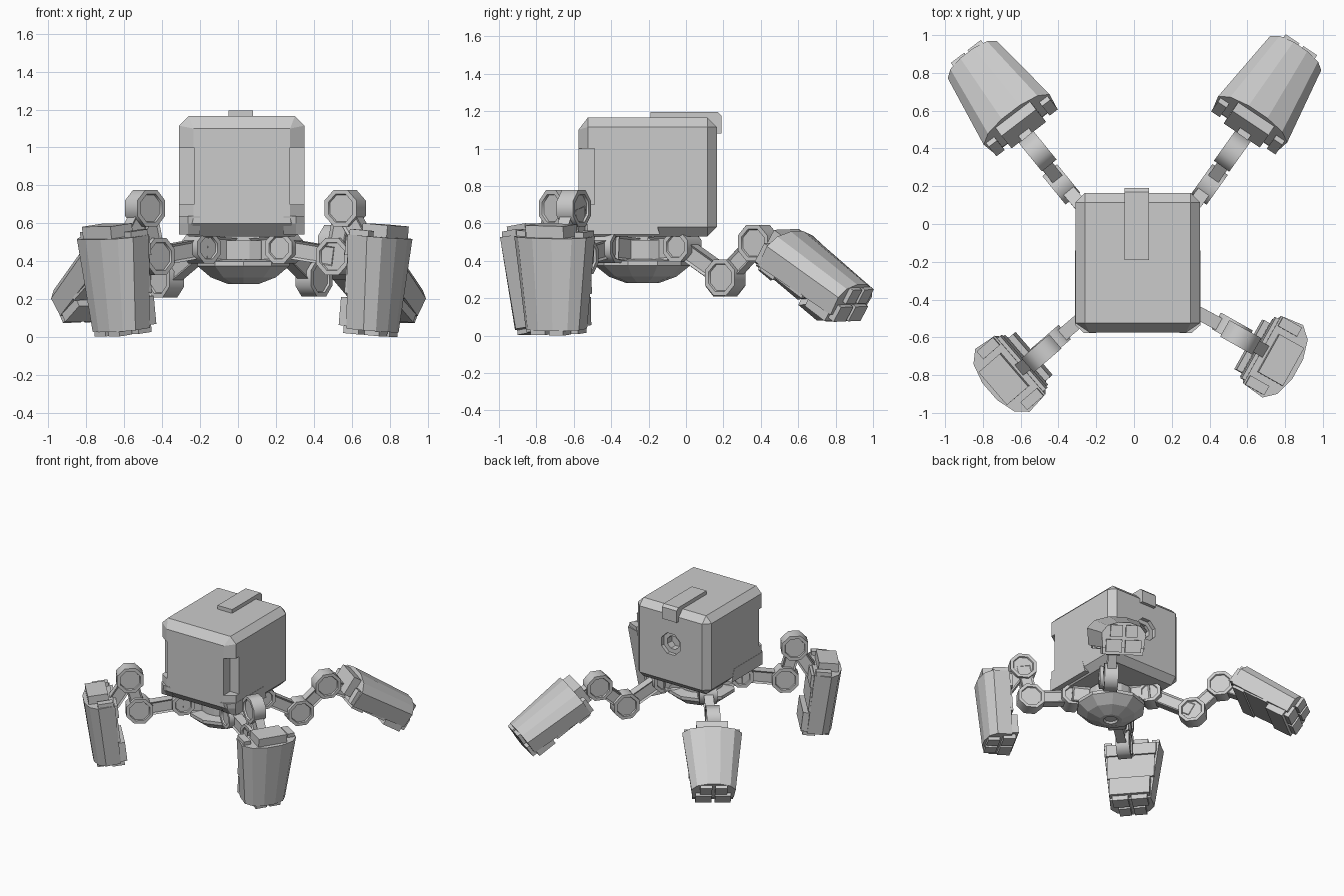
import bpy, bmesh, math
from mathutils import Vector, Matrix

if "Cube" in bpy.data.objects:
    bpy.data.objects.remove(bpy.data.objects["Cube"])

grey = bpy.data.materials.new("light_grey")
grey.use_nodes = True
grey.diffuse_color = (0.6, 0.6, 0.6, 1)
grey.node_tree.nodes["Principled BSDF"].inputs["Base Color"].default_value = (0.6, 0.6, 0.6, 1)


def finish(name, bm, matrix=None):
    bmesh.ops.recalc_face_normals(bm, faces=bm.faces)
    mesh = bpy.data.meshes.new(name)
    bm.to_mesh(mesh)
    bm.free()
    mesh.materials.append(grey)
    ob = bpy.data.objects.new(name, mesh)
    bpy.context.collection.objects.link(ob)
    if matrix:
        ob.matrix_world = matrix
    return ob


def frame(origin, x, y, z):
    m = Matrix((x, y, z)).transposed().to_4x4()
    m.translation = origin
    return m


def box(name, lo, hi, matrix=None, bevel=0, inset_axis=None):
    bm = bmesh.new()
    bmesh.ops.create_cube(bm, size=1)
    for v in bm.verts:
        v.co = Vector(((v.co[i] + 0.5) * (hi[i] - lo[i]) + lo[i] for i in range(3)))
    if bevel:
        bmesh.ops.bevel(bm, geom=bm.edges[:], offset=bevel, segments=1, affect='EDGES')
    if inset_axis is not None:
        sides = [f for f in bm.faces if abs(f.normal[inset_axis]) > 0.9]
        bmesh.ops.inset_individual(bm, faces=sides, thickness=0.018, depth=-0.01)
    return finish(name, bm, matrix)


def prism(name, sections, matrix=None):
    """Skin a list of equal-length rings and cap both ends."""
    bm = bmesh.new()
    rings = [[bm.verts.new(p) for p in ring] for ring in sections]
    count = len(rings[0])
    for a, b in zip(rings, rings[1:]):
        for i in range(count):
            j = (i + 1) % count
            bm.faces.new((a[i], a[j], b[j], b[i]))
    bm.faces.new(rings[0])
    bm.faces.new(rings[-1])
    return finish(name, bm, matrix)


def lathe(name, profile, sides, centre):
    def ring(r, z):
        turns = [math.tau * (i + 0.5) / sides for i in range(sides)]
        return [(centre[0] + r * math.cos(t), centre[1] + r * math.sin(t), z) for t in turns]
    return prism(name, [ring(r, z) for r, z in profile])


def cut(target, cutter):
    cutter.hide_render = True
    mod = target.modifiers.new("cut", 'BOOLEAN')
    mod.operation, mod.object, mod.solver = 'DIFFERENCE', cutter, 'EXACT'
    bpy.context.view_layer.objects.active = target
    bpy.ops.object.modifier_apply(modifier=mod.name)
    bpy.data.objects.remove(cutter)


def disc(name, centre, axis, radius=0.105, depth=0.1):
    """Eight-sided joint with a recessed panel in each cap."""
    bm = bmesh.new()
    bmesh.ops.create_cone(bm, cap_ends=True, segments=8, radius1=radius, radius2=radius, depth=depth)
    bmesh.ops.rotate(bm, verts=bm.verts, matrix=Matrix.Rotation(math.pi / 8, 3, 'Z'))
    caps = [f for f in bm.faces if abs(f.normal.z) > 0.9]
    bmesh.ops.inset_individual(bm, faces=caps, thickness=0.025, depth=0)
    bmesh.ops.inset_individual(bm, faces=caps, thickness=0.004, depth=-0.012)
    side = axis.cross(Vector((0, 0, 1)))
    ob = finish(name, bm, frame(centre, side, axis.cross(side), axis))
    bpy.context.view_layer.objects.active = ob
    ob.select_set(True)
    bpy.ops.object.shade_smooth_by_angle(angle=math.radians(50))
    ob.select_set(False)


def link(name, a, b, axis, width, height):
    """Straight bar with panelled sides between two joints."""
    u = (b - a).normalized()
    m = frame(a, u, axis, u.cross(axis))
    box(name, (0, -width / 2, -height / 2), ((b - a).length, width / 2, height / 2), m, 0, 1)


# Body: chamfered cube, wider chamfer round the front face and undercut below it
MID_X, MID_Z = 0.02, 0.85
body = box("body", (-0.31, -0.575, 0.53), (0.35, 0.165, 1.165), bevel=0.05)
for v in body.data.vertices:
    if v.co.y < -0.57:
        v.co.x -= math.copysign(0.025, v.co.x - MID_X)
        v.co.z = 0.6 if v.co.z < MID_Z else 1.1
    elif v.co.z < 0.535 and v.co.y < -0.5:
        v.co.y += 0.02

# Stepped round socket in the back
for r, depth in ((0.09, 0.03), (0.055, 0.09)):
    bm = bmesh.new()
    bmesh.ops.create_cone(bm, cap_ends=True, segments=8, radius1=r, radius2=r, depth=2 * depth)
    cut(body, finish("socket_cutter", bm, Matrix.Translation((MID_X, 0.165, 0.88))
                     @ Matrix.Rotation(math.pi / 2, 4, 'X') @ Matrix.Rotation(math.pi / 8, 4, 'Z')))

# Notches in the front corners, and lower side fairings with clipped front corners
for s, label in ((1, "left"), (-1, "right")):
    x0, x1 = sorted((MID_X + s * 0.253, MID_X + s * 0.4))
    cut(body, box("notch_cutter", (x0, -0.65, 0.70), (x1, -0.49, 1.0)))
    outline = ((-0.53, 0.54), (-0.14, 0.54), (-0.17, 0.64), (-0.577, 0.64), (-0.57, 0.60))
    prism(label + "_fairing", [[(MID_X + s * x, max(y, front), z) for y, z in outline]
                               for x, front in ((0.22, -0.6), (0.285, -0.6), (0.332, -0.535))])

# Strap over the top and down the back
strap = ((-0.19, 1.15), (-0.19, 1.195), (0.17, 1.195), (0.19, 1.175), (0.19, 1.08),
         (0.155, 1.08), (0.12, 1.15))
prism("top_strap", [[(x, y, z) for y, z in strap] for x in (-0.05, 0.08)])

# Neck and belly
HUB = (0.028, -0.232)
box("neck", (-0.07, -0.33, 0.49), (0.115, -0.13, 0.56))
lathe("neck_ring", [(0.165, 0.39), (0.165, 0.51)], 16, HUB)
lathe("belly", [(0.045, 0.295), (0.055, 0.28), (0.085, 0.28), (0.18, 0.315), (0.255, 0.375),
                (0.255, 0.40), (0.18, 0.41)], 10, HUB)


def foot(name, start, end, axis):
    """Tapered shell, faceted outside and flat inside, with teeth, palm bands and toes."""
    u = (end - start).normalized()
    n = u.cross(axis).normalized()
    if n.dot(start - Vector((*HUB, start.z))) < 0:
        n = -n
    m = frame(start, u, n.cross(u), n)
    length = (end - start).length
    half = ((0.205, -0.08), (0.22, 0.045), (0.165, 0.105), (0.06, 0.135))
    ring = list(half) + [(-w, h) for w, h in reversed(half)]
    prism(name + "_shell", [[(t, w * kw, h * kh) for w, h in ring]
                            for t, kw, kh in ((0.02, 1, 1), (length - 0.025, 0.74, 0.88))], m)
    box(name + "_cap", (-0.045, -0.115, -0.045), (0.04, 0.115, 0.105), m)
    box(name + "_palm_band", (0.03, -0.185, -0.10), (0.13, 0.185, -0.07), m)
    box(name + "_palm_step", (0.13, -0.175, -0.088), (0.33, 0.175, -0.07), m)
    box(name + "_toe_pad", (length - 0.19, -0.15, -0.12), (length - 0.04, 0.15, -0.05), m)
    for s in (1, -1):
        y0, y1 = sorted((s * 0.15, s * 0.205))
        box(name + "_tooth", (-0.01, y0, -0.07), (0.04, y1, 0.045), m)
        for h0, h1 in ((-0.10, -0.008), (0.012, 0.1)):
            y0, y1 = sorted((s * 0.012, s * (0.13 if h0 < 0 else 0.1)))
            box(name + "_toe", (length - 0.04, y0, h0), (length, y1, h1), m)


# Legs: hip, knee, ankle, foot start and foot end of each
LEGS = {
    "front_left": ((0.245, -0.42, 0.47), (0.52, -0.56, 0.425), (0.565, -0.60, 0.68),
                   (0.75, -0.705, 0.55), (0.705, -0.695, 0.01)),
    "front_right": ((-0.195, -0.43, 0.47), (-0.44, -0.635, 0.425), (-0.49, -0.685, 0.68),
                    (-0.665, -0.80, 0.55), (-0.615, -0.76, 0.015)),
    "back_left": ((0.23, -0.02, 0.475), (0.40, 0.21, 0.31), (0.52, 0.385, 0.495),
                  (0.605, 0.52, 0.455), (0.855, 0.905, 0.16)),
    "back_right": ((-0.18, -0.02, 0.475), (-0.385, 0.21, 0.305), (-0.51, 0.385, 0.495),
                   (-0.595, 0.52, 0.455), (-0.855, 0.87, 0.16)),
}
for name, points in LEGS.items():
    hip, knee, ankle, start, end = map(Vector, points)
    out = ankle - hip
    out.z = 0
    out.normalize()
    axis = Vector((0, 0, 1)).cross(out)
    hub = Vector((*HUB, hip.z - 0.02))
    link(name + "_hip_mount", hub.lerp(hip, 0.3), hip, axis, 0.11, 0.13)
    disc(name + "_hip", hip, axis, 0.088, 0.13)
    link(name + "_thigh", hip, knee, axis, 0.07, 0.10)
    disc(name + "_knee", knee, axis)
    link(name + "_shin", knee, ankle, axis, 0.066, 0.10)
    disc(name + "_ankle", ankle, axis)
    link(name + "_wrist", ankle, start.lerp(end, 0.2) - out * 0.05, axis, 0.07, 0.10)
    foot(name + "_foot", start, end, axis)
